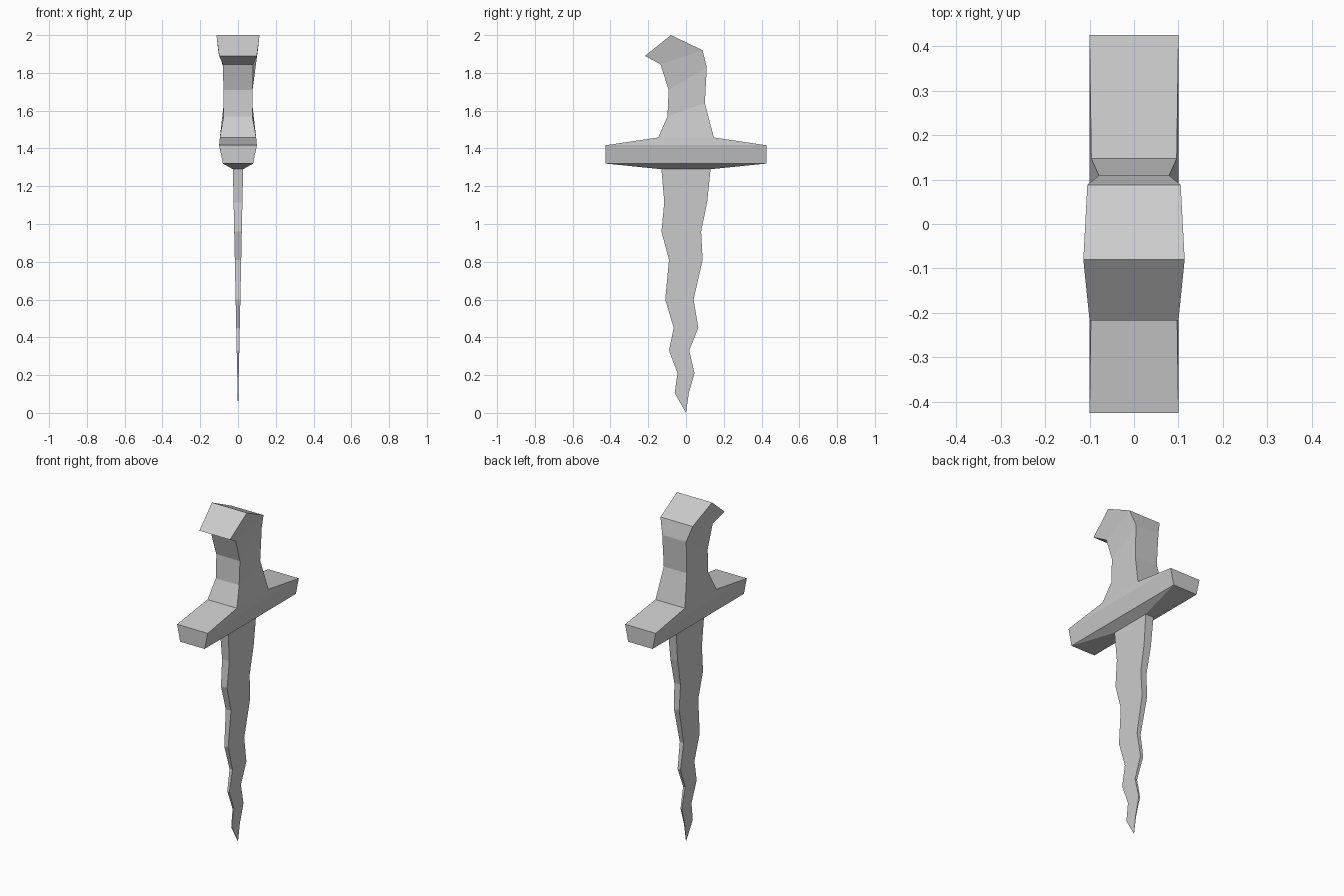
import bpy, bmesh

if "Cube" in bpy.data.objects:
    bpy.data.objects.remove(bpy.data.objects["Cube"])


def loft(name, sections, cap_top=False):
    """Skin four-sided sections, listed bottom to top.
    Each section is (front y, z, half width), (back y, z, half width)."""
    bm = bmesh.new()
    rings = []
    for (y0, z0, w0), (y1, z1, w1) in sections:
        corners = [(-w0, y0, z0), (w0, y0, z0), (w1, y1, z1), (-w1, y1, z1)]
        rings.append([bm.verts.new(c) for c in corners])
    for a, b in zip(rings, rings[1:]):
        for i in range(4):
            j = (i + 1) % 4
            bm.faces.new((a[i], a[j], b[j], b[i]))
    if cap_top:
        bm.faces.new(rings[-1])
    bmesh.ops.remove_doubles(bm, verts=bm.verts, dist=0.0001)
    mesh = bpy.data.meshes.new(name)
    bm.to_mesh(mesh)
    bm.free()
    obj = bpy.data.objects.new(name, mesh)
    bpy.context.collection.objects.link(obj)
    return obj


# Wavy blade: (z, front edge y, back edge y), thickness tapers to the tip
blade_rows = [
    (0.0, 0.0, 0.0), (0.105, -0.06, 0.015), (0.21, -0.045, 0.045),
    (0.33, -0.09, 0.017), (0.45, -0.065, 0.065), (0.60, -0.11, 0.04),
    (0.81, -0.09, 0.088), (0.96, -0.13, 0.08), (1.115, -0.115, 0.112),
    (1.29, -0.13, 0.13),
]
blade = [((y0, z, 0.027 * z / 1.29), (y1, z, 0.027 * z / 1.29))
         for z, y0, y1 in blade_rows]
loft("blade", blade)

# Crossguard: (z, half length, half width), open where it meets blade and grip
guard_rows = [(1.29, 0.13, 0.027), (1.32, 0.425, 0.08),
              (1.417, 0.425, 0.10), (1.458, 0.147, 0.096)]
loft("crossguard", [((-y, z, w), (y, z, w)) for z, y, w in guard_rows])

# Grip curling forward into the hooked pommel
loft("grip", [
    ((-0.147, 1.458, 0.096), (0.147, 1.458, 0.096)),
    ((-0.098, 1.57, 0.076), (0.10, 1.64, 0.075)),
    ((-0.092, 1.71, 0.077), (0.11, 1.83, 0.078)),
    ((-0.135, 1.845, 0.08), (0.088, 1.92, 0.105)),
    ((-0.217, 1.89, 0.10), (-0.08, 2.0, 0.114)),
], cap_top=True)
